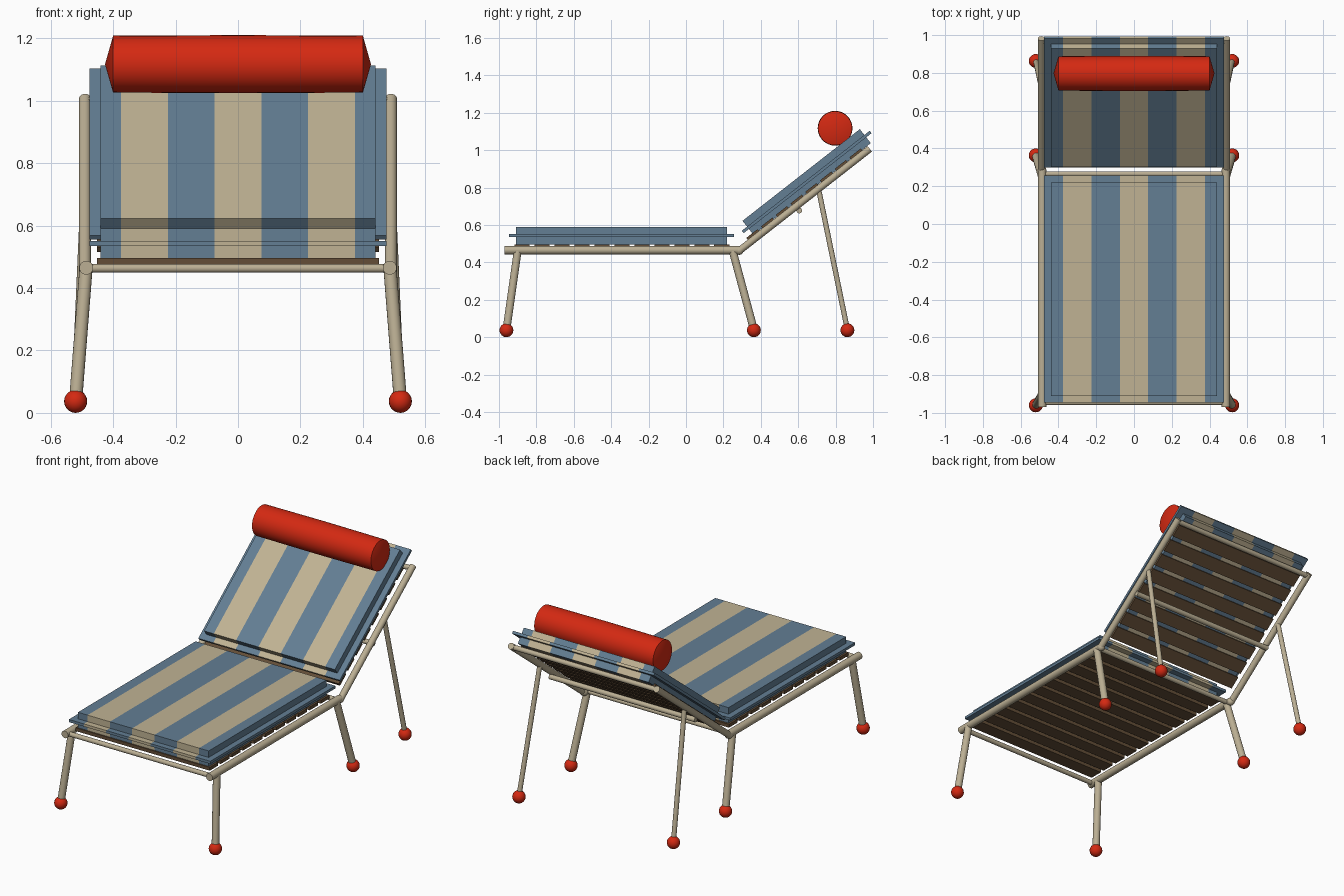
import bpy, bmesh, math
from mathutils import Matrix, Vector

if "Cube" in bpy.data.objects:
    bpy.data.objects.remove(bpy.data.objects["Cube"])


def material(name, rgb):
    m = bpy.data.materials.new(name)
    m.diffuse_color = (*rgb, 1)
    m.use_nodes = True
    m.node_tree.nodes["Principled BSDF"].inputs["Base Color"].default_value = m.diffuse_color
    return m


FRAME = material("beige metal", (0.50, 0.43, 0.295))
BLUE = material("blue stripe", (0.125, 0.21, 0.295))
CREAM = material("cream stripe", (0.53, 0.45, 0.295))
RED = material("red", (0.66, 0.022, 0.006))
WOOD = material("dark wood", (0.125, 0.075, 0.038))

# Backrest space: y runs up the back, z is the normal of the back
HINGE = Matrix.Translation((0, 0.285, 0.462)) @ Matrix.Rotation(math.radians(38), 4, 'X')
SEAT = Matrix.Translation((0, 0, 0.465))


def add_object(name, bm, mats, smooth=False):
    me = bpy.data.meshes.new(name)
    bmesh.ops.recalc_face_normals(bm, faces=bm.faces)
    bm.to_mesh(me)
    bm.free()
    for m in mats:
        me.materials.append(m)
    ob = bpy.data.objects.new(name, me)
    bpy.context.collection.objects.link(ob)
    if smooth:
        bpy.context.view_layer.objects.active = ob
        bpy.ops.object.select_all(action='DESELECT')
        ob.select_set(True)
        bpy.ops.object.shade_smooth_by_angle(angle=math.radians(35))
    return ob


def tube(name, a, b, r):
    a, b = Vector(a), Vector(b)
    d = b - a
    bm = bmesh.new()
    bmesh.ops.create_cone(bm, cap_ends=True, segments=20, radius1=r, radius2=r, depth=d.length,
                          matrix=Matrix.Translation((a + b) / 2)
                          @ d.to_track_quat('Z', 'Y').to_matrix().to_4x4())
    return add_object(name, bm, [FRAME], True)


def ball(name, p, r, mat):
    bm = bmesh.new()
    bmesh.ops.create_uvsphere(bm, u_segments=20, v_segments=12, radius=r,
                              matrix=Matrix.Translation(p))
    return add_object(name, bm, [mat], True)


def slats(name, frame, y0, y1, count):
    bm = bmesh.new()
    pitch = (y1 - y0) / count
    for i in range(count):
        y = y0 + pitch * (i + 0.5)
        bmesh.ops.create_cube(bm, size=1, matrix=frame @ Matrix.Translation((0, y, 0.021))
                              @ Matrix.Diagonal((0.904, pitch * 0.76, 0.02, 1)))
    add_object(name, bm, [WOOD])


def cushion(name, frame, y0, y1, zc):
    """Striped pad with a thin welt pulled out of all four sides."""
    bm = bmesh.new()
    bmesh.ops.create_cube(bm, size=1, matrix=Matrix.Diagonal((0.88, y1 - y0, 0.095, 1)))

    def cut(co, no):
        bmesh.ops.bisect_plane(bm, geom=bm.verts[:] + bm.edges[:] + bm.faces[:],
                               plane_co=co, plane_no=no)
    for i in range(6):
        cut((-0.375 + 0.15 * i, 0, 0), (1, 0, 0))
    for z in (-0.008, 0.008):
        cut((0, 0, z), (0, 0, 1))
    bm.normal_update()
    for d in (Vector((1, 0, 0)), Vector((-1, 0, 0)), Vector((0, 1, 0)), Vector((0, -1, 0))):
        bm.normal_update()
        limit = 0.44 if d.x else (y1 - y0) / 2
        strip = [f for f in bm.faces if f.normal.dot(d) > 0.9
                 and abs(f.calc_center_median().z) < 0.005
                 and abs(f.calc_center_median().dot(d) - limit) < 0.001]
        ext = bmesh.ops.extrude_face_region(bm, geom=strip)
        bmesh.ops.delete(bm, geom=strip, context='FACES_ONLY')
        bmesh.ops.translate(bm, vec=d * 0.036,
                            verts=[v for v in ext['geom'] if isinstance(v, bmesh.types.BMVert)])
    # alternate the stripe colour across the width
    for f in bm.faces:
        f.material_index = math.floor((f.calc_center_median().x + 0.525) / 0.15) % 2 \
            if abs(f.calc_center_median().x) < 0.375 else 0
    bmesh.ops.transform(bm, verts=bm.verts,
                        matrix=frame @ Matrix.Translation((0, (y0 + y1) / 2, zc)))
    add_object(name, bm, [BLUE, CREAM])


# Rails, legs and ball feet on both sides
for side, s in (("left", -1), ("right", 1)):
    tube(side + "_seat_rail", (s * 0.486, -0.97, 0.465), (s * 0.486, 0.285, 0.465), 0.022)
    ball(side + "_hinge", (s * 0.487, 0.285, 0.463), 0.023, FRAME)
    tube(side + "_back_rail", HINGE @ Vector((s * 0.49, 0, 0)),
         HINGE @ Vector((s * 0.49, 0.885, 0)), 0.019)
    for leg, top, foot, r in (("front", (-0.90, 0.46), -0.96, 0.021),
                              ("middle", (0.25, 0.46), 0.363, 0.021),
                              ("rear", (0.71, 0.785), 0.863, 0.014)):
        tube(f"{side}_{leg}_leg", (s * 0.487, *top), (s * 0.52, foot, 0.04), r)
        ball(f"{side}_{leg}_foot", (s * 0.52, foot, 0.037), 0.037, RED)

# Cross bars
tube("front_cross_bar", (-0.486, -0.945, 0.463), (0.486, -0.945, 0.463), 0.014)
tube("hinge_cross_bar", (-0.486, 0.265, 0.463), (0.486, 0.265, 0.463), 0.014)
for name, y, z in (("back_middle_bar", 0.385, -0.028), ("back_top_bar", 0.868, 0)):
    tube(name, HINGE @ Vector((-0.49, y, z)), HINGE @ Vector((0.49, y, z)), 0.015)

# Wooden slats
slats("seat_slats", SEAT, -0.93, 0.245, 11)
slats("back_slats", HINGE, 0.06, 0.86, 8)

# Striped cushions
cushion("seat_cushion", SEAT, -0.91, 0.22, 0.0775)
cushion("back_cushion", HINGE, 0.112, 0.908, 0.068)

# Head bolster with shallow cone ends
bm = bmesh.new()
place = Matrix.Translation((0, 0.797, 1.117)) @ Matrix.Rotation(math.pi / 2, 4, 'Y')
profile = [(-0.426, 0), (-0.40, 0.091), (0, 0.093), (0.40, 0.091), (0.426, 0)]
pts = [bm.verts.new((r, 0, x)) for x, r in profile]
edges = [bm.edges.new(p) for p in zip(pts, pts[1:])]
bmesh.ops.spin(bm, geom=pts + edges, cent=(0, 0, 0), axis=(0, 0, 1), angle=2 * math.pi,
               steps=32, use_duplicate=False)
bmesh.ops.remove_doubles(bm, verts=bm.verts, dist=0.0005)
bmesh.ops.transform(bm, verts=bm.verts, matrix=place)
add_object("head_bolster", bm, [RED], True)
